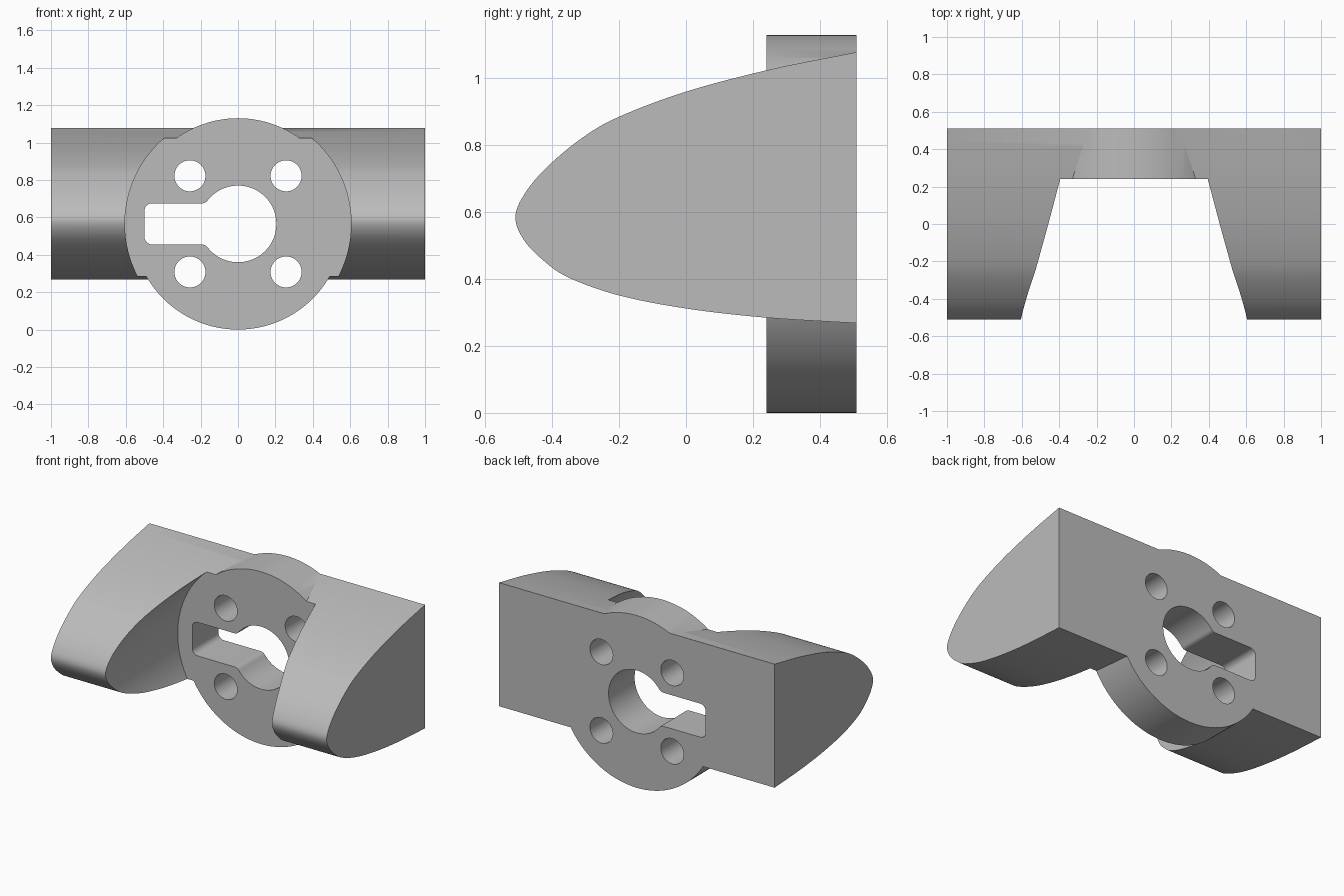
import bpy, bmesh, math
from mathutils import Vector

cube = bpy.data.objects.get("Cube")
if cube:
    bpy.data.objects.remove(cube, do_unlink=True)

BACK, FACE, AXIS_Z = 0.51, 0.24, 0.565    # rear plane, disc front plane, disc axis height

grey = bpy.data.materials.new("plain grey")
grey.use_nodes = True
grey.diffuse_color = (0.5, 0.5, 0.5, 1)
grey.node_tree.nodes["Principled BSDF"].inputs["Base Color"].default_value = (0.5, 0.5, 0.5, 1)


def prism(name, points, sweep):
    """Extrude a closed outline of 3D points along a vector."""
    bm = bmesh.new()
    face = bm.faces.new([bm.verts.new(p) for p in points])
    grown = bmesh.ops.extrude_face_region(bm, geom=[face])["geom"]
    moved = [v for v in grown if isinstance(v, bmesh.types.BMVert)]
    bmesh.ops.translate(bm, verts=moved, vec=sweep)
    bmesh.ops.recalc_face_normals(bm, faces=bm.faces)
    mesh = bpy.data.meshes.new(name)
    bm.to_mesh(mesh)
    bm.free()
    mesh.materials.append(grey)
    obj = bpy.data.objects.new(name, mesh)
    bpy.context.collection.objects.link(obj)
    return obj


def arc(cx, cz, r, start, end, steps):
    """Points on an arc, angles in degrees."""
    angles = [math.radians(start + (end - start) * i / steps) for i in range(steps + 1)]
    return [(cx + r * math.cos(a), cz + r * math.sin(a)) for a in angles]


def along_y(name, outline, y0, y1):
    """Prism along y from an outline centred on the disc axis."""
    return prism(name, [(x, y0, AXIS_Z + z) for x, z in outline], (0, y1 - y0, 0))


def cylinder(name, cx, cz, r, y0, y1, steps=96):
    return along_y(name, arc(cx, cz, r, 0, 360, steps)[:-1], y0, y1)


def combine(target, other, operation):
    mod = target.modifiers.new(operation.lower(), "BOOLEAN")
    mod.operation, mod.solver, mod.object = operation, "EXACT", other
    bpy.context.view_layer.objects.active = target
    bpy.ops.object.modifier_apply(modifier=mod.name)
    bpy.data.objects.remove(other, do_unlink=True)


def smooth_path(points, steps=8):
    """Catmull-Rom curve through the points."""
    pts = [Vector(p) for p in points]
    pts = [2 * pts[0] - pts[1]] + pts + [2 * pts[-1] - pts[-2]]
    path = []
    for a, b, c, d in zip(pts, pts[1:], pts[2:], pts[3:]):
        for i in range(steps):
            t = i / steps
            path.append(0.5 * (2 * b + (c - a) * t + (2 * a - 5 * b + 4 * c - d) * t ** 2
                               + (3 * b - a - 3 * c + d) * t ** 3))
    return path + [pts[-2]]


# Rounded-nose body swept across the full width
nose = smooth_path([(BACK, 1.078), (0.25, 1.026), (0, 0.96), (-0.2, 0.885), (-0.31, 0.822),
                    (-0.416, 0.734), (-0.482, 0.655), (-0.51, 0.585), (-0.484, 0.516),
                    (-0.422, 0.452), (-0.348, 0.403), (-0.2, 0.351), (0, 0.312),
                    (0.235, 0.285), (BACK, 0.268)])
body = prism("bracket_body", [(-1, y, z) for y, z in nose], (2, 0, 0))

# Round clearance in front of the disc, then the disc itself
combine(body, cylinder("clearance_cutter", 0, 0, 0.605, -1, FACE, 128), "DIFFERENCE")
combine(body, cylinder("mounting_disc", 0, 0, 0.565, FACE, BACK, 128), "UNION")

# Keyhole: central bore with a side slot and rounded corners
R, HALF, FILLET, END = 0.205, 0.11, 0.04, -0.5
cz = HALF + FILLET
cx = -math.sqrt((R + FILLET) ** 2 - cz ** 2)
lean = math.degrees(math.atan2(cz, -cx))
upper = arc(0, 0, R, 0, 180 - lean, 40)
upper += arc(cx, cz, FILLET, -lean, -90, 6)
upper += arc(END + FILLET, HALF - FILLET, FILLET, 90, 180, 6)
keyhole = upper + [(x, -z) for x, z in reversed(upper[1:])]
combine(body, along_y("keyhole_cutter", keyhole, 0, 1), "DIFFERENCE")

# Four screw holes
for sx in (-1, 1):
    for sz in (-1, 1):
        combine(body, cylinder("screw_hole_cutter", sx * 0.257, sz * 0.257, 0.083, 0, 1, 48),
                "DIFFERENCE")

bpy.ops.object.select_all(action="DESELECT")
body.select_set(True)
bpy.context.view_layer.objects.active = body
bpy.ops.object.shade_smooth_by_angle(angle=math.radians(30))
